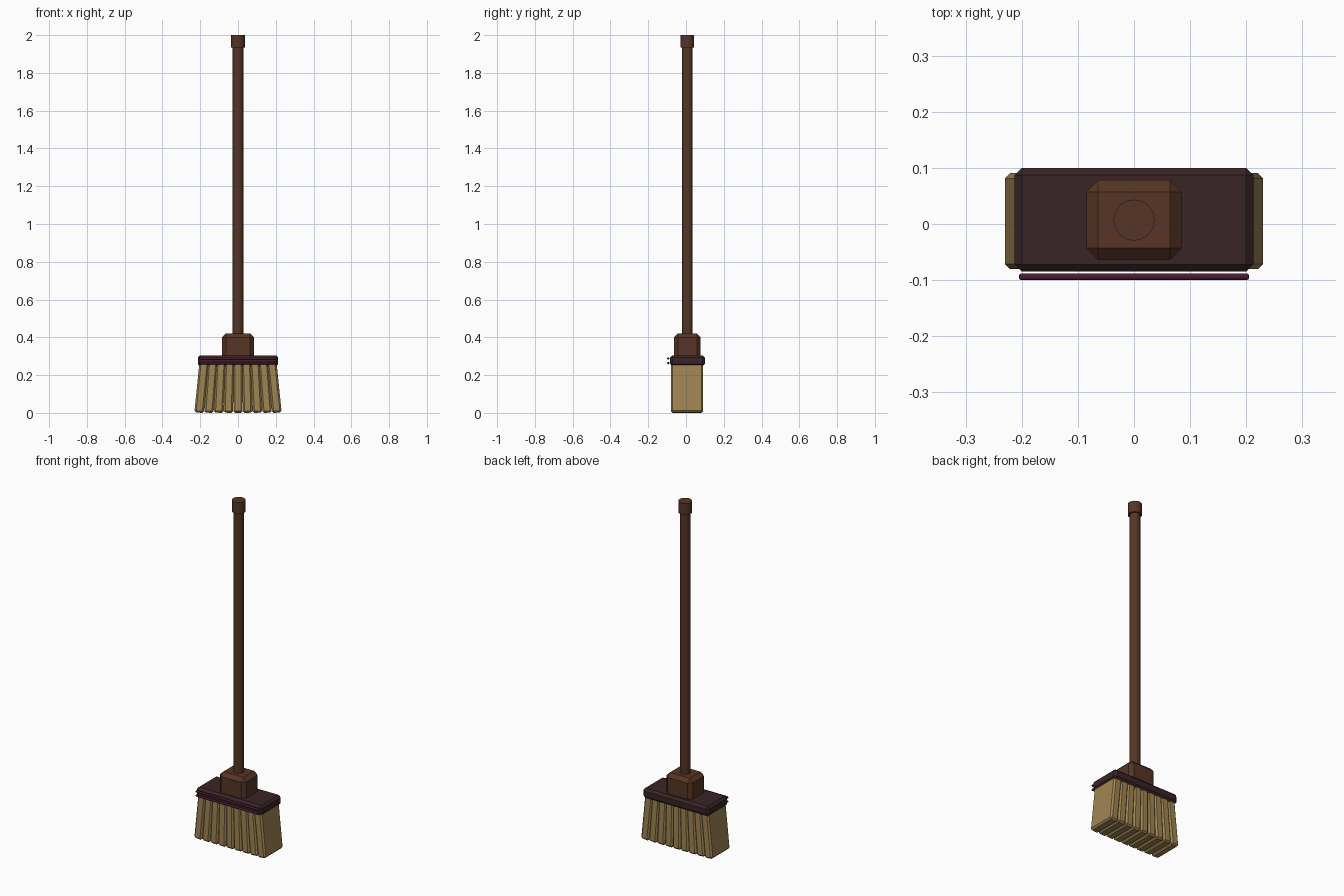
import bpy
import bmesh
import math
from mathutils import Matrix

cube = bpy.data.objects.get("Cube")
if cube:
    bpy.data.objects.remove(cube, do_unlink=True)

CENTRE_Y = 0.007  # shared axis of handle, head and bristles


def material(name, colour):
    mat = bpy.data.materials.new(name)
    mat.use_nodes = True
    mat.diffuse_color = (*colour, 1)
    mat.node_tree.nodes["Principled BSDF"].inputs["Base Color"].default_value = (*colour, 1)
    return mat


wood = material("brown wood", (0.092, 0.036, 0.018))
dark_wood = material("dark wood", (0.042, 0.018, 0.019))
binding = material("maroon cord", (0.075, 0.011, 0.028))
straw = material("straw", (0.35, 0.235, 0.085))


def finish(name, bm, mat):
    mesh = bpy.data.meshes.new(name)
    bm.to_mesh(mesh)
    bm.free()
    mesh.materials.append(mat)
    obj = bpy.data.objects.new(name, mesh)
    bpy.context.collection.objects.link(obj)
    return obj


def chamfered_box(name, size, location, chamfer, mat):
    bm = bmesh.new()
    bmesh.ops.create_cube(bm, size=1)
    bmesh.ops.scale(bm, vec=size, verts=bm.verts)
    bmesh.ops.bevel(bm, geom=bm.edges[:], offset=chamfer, segments=1, affect='EDGES')
    obj = finish(name, bm, mat)
    obj.location = location
    return obj


def rod(name, radius, length, location, mat, sides=24, round_end=0, along_x=False):
    bm = bmesh.new()
    bmesh.ops.create_cone(bm, cap_ends=True, segments=sides,
                          radius1=radius, radius2=radius, depth=length)
    if round_end:
        rims = [e for e in bm.edges if abs(e.verts[0].co.z - e.verts[1].co.z) < 1e-5]
        bmesh.ops.bevel(bm, geom=rims, offset=round_end, segments=2,
                        profile=0.5, affect='EDGES')
    if along_x:
        bmesh.ops.rotate(bm, verts=bm.verts, matrix=Matrix.Rotation(math.pi / 2, 3, 'Y'))
    obj = finish(name, bm, mat)
    obj.location = location
    bpy.ops.object.select_all(action='DESELECT')
    obj.select_set(True)
    bpy.context.view_layer.objects.active = obj
    bpy.ops.object.shade_smooth_by_angle(angle=math.radians(35))
    return obj


# Handle with its end cap
rod("handle", 0.028, 1.56, (0, CENTRE_Y, 1.18), wood)
rod("handle_cap", 0.0365, 0.065, (0, CENTRE_Y, 1.9675), wood)

# Socket and head block
chamfered_box("socket", (0.17, 0.142, 0.14), (0, CENTRE_Y, 0.35), 0.021, wood)
chamfered_box("head_block", (0.426, 0.185, 0.058), (0, 0.0075, 0.276), 0.013, dark_wood)

# Pair of cords across the front of the head
for label, z in (("upper", 0.288), ("lower", 0.263)):
    rod(label + "_binding_cord", 0.006, 0.41, (0, -0.094, z), binding,
        sides=12, round_end=0.004, along_x=True)

# Fanned row of bristle tufts
for i in range(-4, 5):
    tuft = chamfered_box("bristle_tuft_%d" % (i + 5), (0.05, 0.171, 0.27),
                         (i * 0.0481, 0.005, 0.1355), 0.009, straw)
    tuft.rotation_euler.y = -math.radians(1.45 * i)
